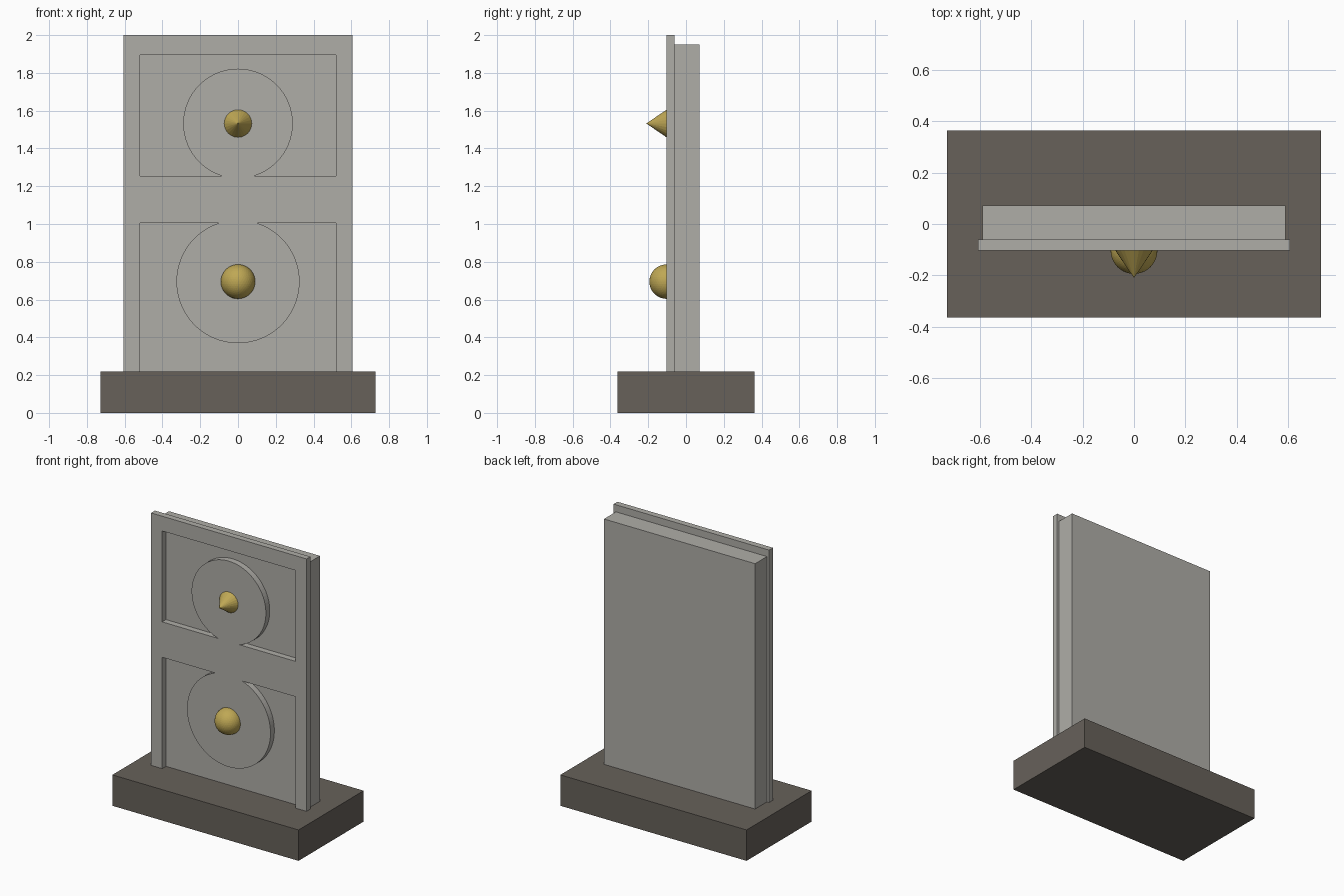
import bpy
from math import asin, cos, sin, pi, sqrt

if "Cube" in bpy.data.objects:
    bpy.data.objects.remove(bpy.data.objects["Cube"], do_unlink=True)


def material(name, rgb):
    m = bpy.data.materials.new(name)
    m.use_nodes = True
    m.diffuse_color = (*rgb, 1)
    bsdf = next(n for n in m.node_tree.nodes if n.type == 'BSDF_PRINCIPLED')
    bsdf.inputs["Base Color"].default_value = (*rgb, 1)
    return m


STONE = material("pale stone", (0.43, 0.42, 0.39))
DARK = material("dark stone", (0.135, 0.12, 0.102))
GOLD = material("gold", (0.52, 0.39, 0.09))


def finish(name, mat):
    ob = bpy.context.object
    ob.name = name
    ob.data.materials.clear()
    ob.data.materials.append(mat)
    return ob


def box(name, mat, half_x, y0, y1, z0, z1):
    bpy.ops.mesh.primitive_cube_add(size=1, location=(0, (y0 + y1) / 2, (z0 + z1) / 2))
    ob = finish(name, mat)
    ob.scale = (2 * half_x, y1 - y0, z1 - z0)
    bpy.ops.object.transform_apply(location=False, rotation=False, scale=True)


def window(half_x, neck_z, far_z, disc_z, r, steps=72):
    """Rectangle bitten by a disc that joins the crossbar at neck_z."""
    side = 1 if far_z > neck_z else -1
    a0 = asin((neck_z - disc_z) * side / r)
    sweep = pi - 2 * a0
    arc = []
    for i in range(steps + 1):
        a = a0 + sweep * i / steps
        arc.append((r * cos(a), disc_z + side * r * sin(a)))
    return arc + [(-half_x, neck_z), (-half_x, far_z), (half_x, far_z), (half_x, neck_z)]


PLATE_FRONT, PLATE_BACK = -0.103, -0.06
UPPER_Z, LOWER_Z = 1.532, 0.695

# Plinth and back slab
box("plinth", DARK, 0.727, -0.363, 0.363, 0, 0.218)
box("back_slab", STONE, 0.59, PLATE_BACK, 0.072, 0.15, 1.95)

# Front plate with two cut-out windows around the discs
outer = [(-0.607, 0.15), (0.607, 0.15), (0.607, 2.0), (-0.607, 2.0)]
curve = bpy.data.curves.new("front_plate", 'CURVE')
curve.dimensions = '2D'
curve.fill_mode = 'BOTH'
curve.extrude = (PLATE_BACK - PLATE_FRONT) / 2
for outline in (outer, window(0.52, 1.254, 1.896, UPPER_Z, 0.29),
                window(0.52, 1.004, 0.19, LOWER_Z, 0.326)):
    spline = curve.splines.new('POLY')
    spline.points.add(len(outline) - 1)
    for p, (x, z) in zip(spline.points, outline):
        p.co = (x, z, 0, 1)
    spline.use_cyclic_u = True
plate = bpy.data.objects.new("front_plate", curve)
bpy.context.collection.objects.link(plate)
plate.location.y = (PLATE_FRONT + PLATE_BACK) / 2
plate.rotation_euler.x = pi / 2
bpy.ops.object.select_all(action='DESELECT')
plate.select_set(True)
bpy.context.view_layer.objects.active = plate
bpy.ops.object.convert(target='MESH')
finish("front_plate", STONE)
for poly in bpy.context.object.data.polygons:
    poly.use_smooth = False

# Pointed upper stud
bpy.ops.mesh.primitive_cone_add(vertices=24, radius1=0.073, radius2=0, depth=0.107,
                                location=(0, PLATE_FRONT - 0.0535, UPPER_Z),
                                rotation=(pi / 2, 0, 0))
finish("upper_cone_stud", GOLD)

# Round lower stud, half sunk in the plate
bpy.ops.mesh.primitive_ico_sphere_add(subdivisions=4, radius=0.091,
                                      location=(0, PLATE_FRONT, LOWER_Z))
finish("lower_round_stud", GOLD)
